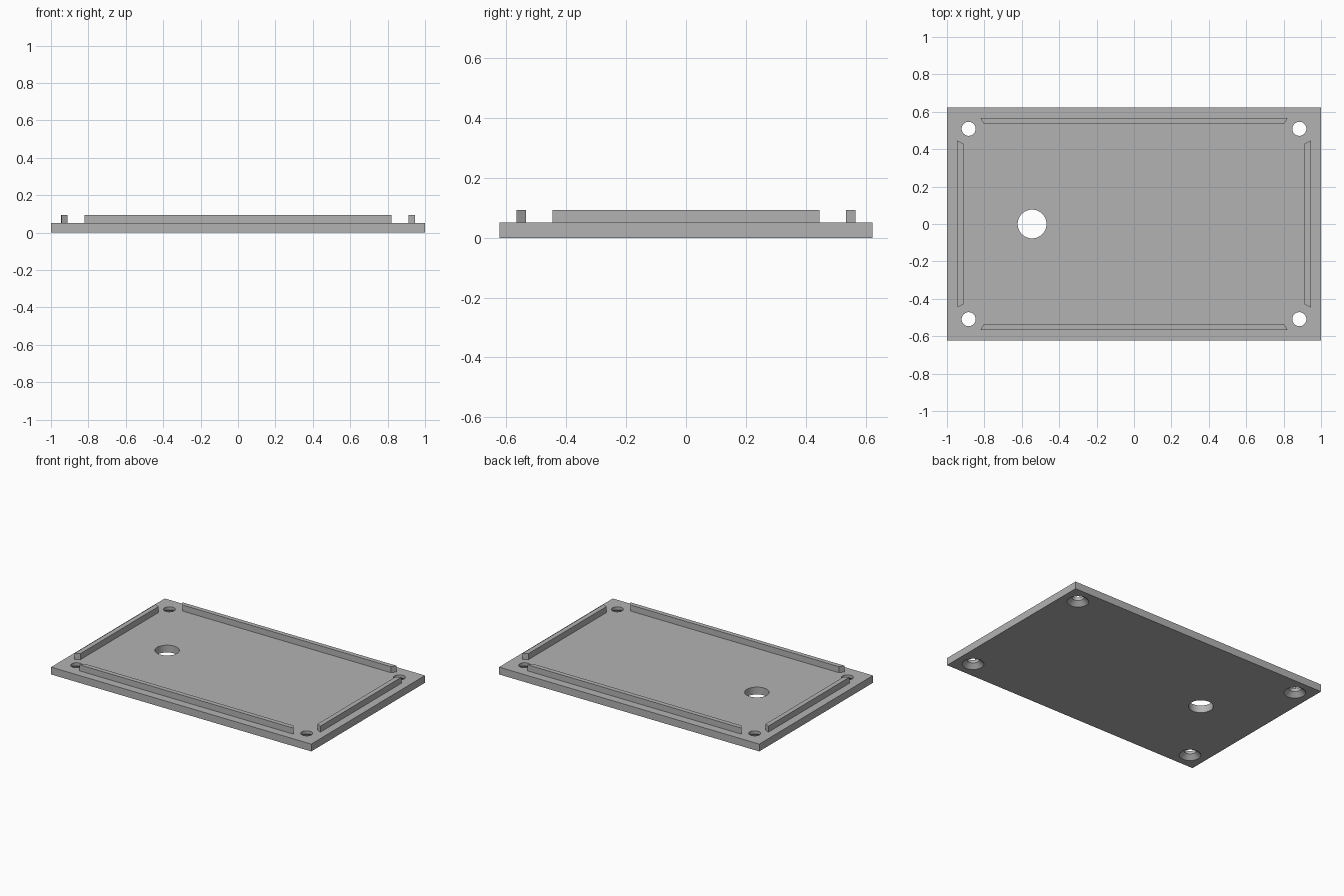
import bpy, bmesh, math
from mathutils import Matrix

old = bpy.data.objects.get("Cube")
if old:
    bpy.data.objects.remove(old, do_unlink=True)

HALF_X, HALF_Y = 1.0, 0.624
PLATE_TOP, LIP_TOP = 0.051, 0.093

grey = bpy.data.materials.new("plain grey")
grey.use_nodes = True
colour = (0.45, 0.45, 0.45, 1)
grey.diffuse_color = colour
grey.node_tree.nodes["Principled BSDF"].inputs["Base Color"].default_value = colour


def finish(bm, name):
    bmesh.ops.recalc_face_normals(bm, faces=bm.faces)
    mesh = bpy.data.meshes.new(name)
    bm.to_mesh(mesh)
    bm.free()
    mesh.materials.append(grey)
    obj = bpy.data.objects.new(name, mesh)
    bpy.context.collection.objects.link(obj)
    return obj


def prism(name, outline, z0, z1):
    """Extrude a flat outline upward."""
    bm = bmesh.new()
    face = bm.faces.new([bm.verts.new((x, y, z0)) for x, y in outline])
    top = bmesh.ops.extrude_face_region(bm, geom=[face])["geom"]
    verts = [g for g in top if isinstance(g, bmesh.types.BMVert)]
    bmesh.ops.translate(bm, verts=verts, vec=(0, 0, z1 - z0))
    return finish(bm, name)


def lathe_cutter(name, profile, x, y, sides=48):
    """Stack rings of (radius, z) into a closed round cutter."""
    bm = bmesh.new()
    rings = [[bm.verts.new((x + r * math.cos(math.tau * i / sides),
                            y + r * math.sin(math.tau * i / sides), z))
              for i in range(sides)] for r, z in profile]
    for a, b in zip(rings, rings[1:]):
        for i in range(sides):
            j = (i + 1) % sides
            bm.faces.new((a[i], a[j], b[j], b[i]))
    bm.faces.new(rings[0])
    bm.faces.new(rings[-1])
    cutter = finish(bm, name)
    cutter.hide_render = True
    return cutter


# Base plate
plate = prism("base_plate", [(-HALF_X, -HALF_Y), (HALF_X, -HALF_Y),
                             (HALF_X, HALF_Y), (-HALF_X, HALF_Y)], 0, PLATE_TOP)

# Round cable hole and four screw holes countersunk from below
cutters = [lathe_cutter("cable_hole_cutter", [(0.077, -0.1), (0.077, 0.2)], -0.545, 0)]
for sx in (-1, 1):
    for sy in (-1, 1):
        cutters.append(lathe_cutter("screw_hole_cutter",
                                    [(0.078, -0.01), (0.0375, 0.03), (0.0375, 0.2)],
                                    sx * 0.884, sy * 0.509))

bpy.ops.object.select_all(action="DESELECT")
bpy.context.view_layer.objects.active = plate
plate.select_set(True)
for cutter in cutters:
    mod = plate.modifiers.new("hole", "BOOLEAN")
    mod.operation = "DIFFERENCE"
    mod.solver = "EXACT"
    mod.object = cutter
    bpy.ops.object.modifier_apply(modifier=mod.name)
    bpy.data.objects.remove(cutter, do_unlink=True)
bpy.ops.object.shade_smooth_by_angle(angle=math.radians(30))


# Locating lips with mitred ends, one along each edge
def lip(name, half_length, outer, inner, miter, turn):
    outline = [(-half_length, -outer), (half_length, -outer),
               (half_length - miter, -inner), (-half_length + miter, -inner)]
    obj = prism(name, outline, PLATE_TOP, LIP_TOP)
    obj.data.transform(Matrix.Rotation(math.radians(turn), 4, "Z"))


lip("front_lip", 0.822, 0.567, 0.535, 0.02, 0)
lip("left_lip", 0.446, 0.945, 0.912, 0.017, 90)
lip("back_lip", 0.822, 0.567, 0.535, 0.02, 180)
lip("right_lip", 0.446, 0.945, 0.912, 0.017, 270)
